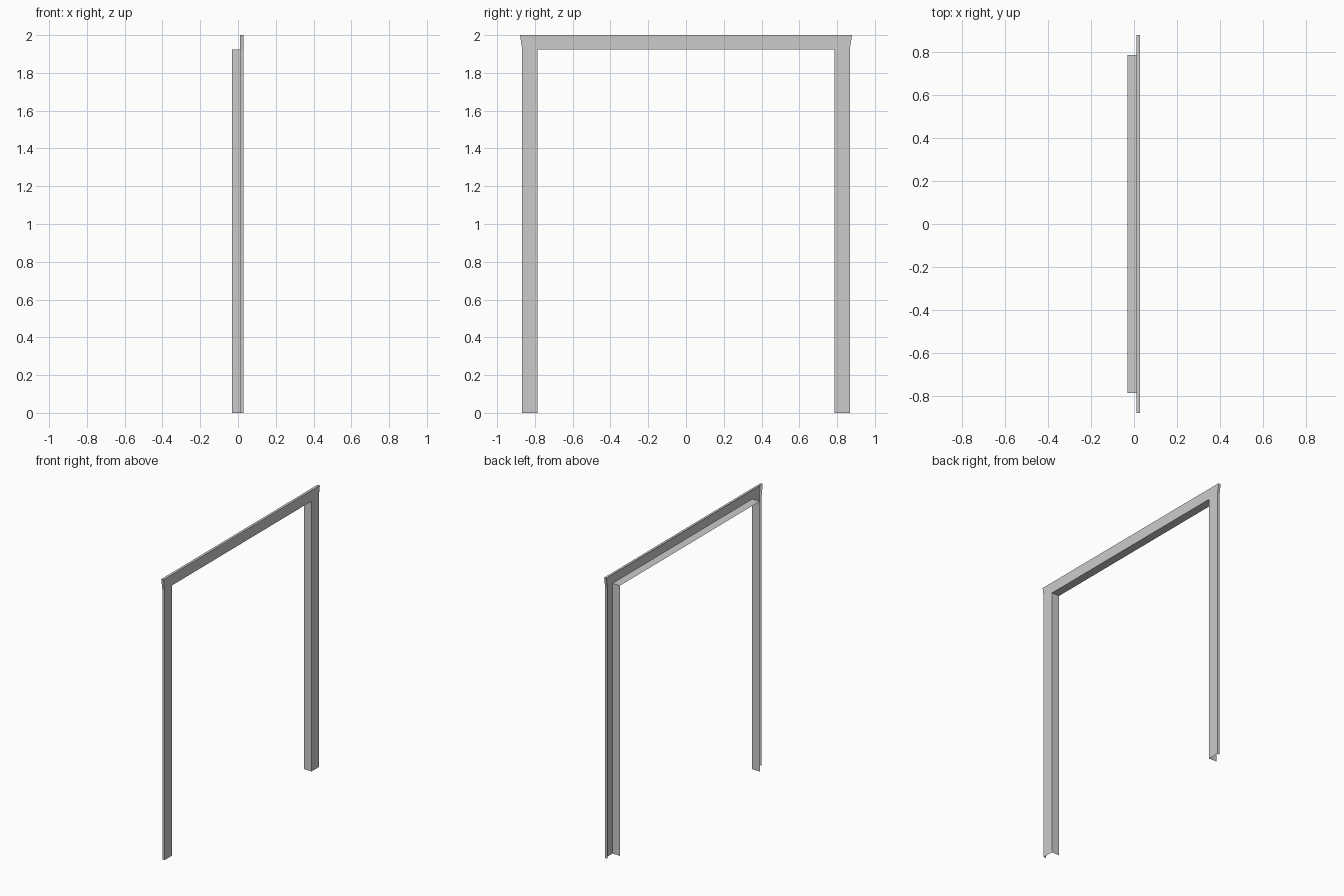
import bpy, bmesh

if "Cube" in bpy.data.objects:
    bpy.data.objects.remove(bpy.data.objects["Cube"])

BACK, LIP, FRONT = -0.031, 0.011, 0.029   # depth levels along x

# Outlines in (y, z): left half, then mirrored to the right
half_inner = [(-0.786, 0), (-0.786, 1.923), (-0.786, 1.923)]
half_outer = [(-0.867, 0), (-0.867, 1.923), (-0.879, 2.0)]


def full(half):
    return half + [(-y, z) for y, z in reversed(half)]


def sheet(name, rails):
    """Thin sheet stretched between successive rails of 3D points."""
    bm = bmesh.new()
    rows = [[bm.verts.new((x, y, z)) for y, z in line] for x, line in rails]
    for a, b in zip(rows, rows[1:]):
        for i in range(len(a) - 1):
            bm.faces.new((a[i], a[i + 1], b[i + 1], b[i]))
    bmesh.ops.remove_doubles(bm, verts=bm.verts, dist=1e-5)
    bmesh.ops.recalc_face_normals(bm, faces=bm.faces)
    # make the broad faces look outward
    f = max(bm.faces, key=lambda f: f.calc_area())
    c, n = f.calc_center_median(), f.normal
    if (abs(n.x) > 0.5 and n.x < 0) or (abs(n.y) > 0.5 and n.y * c.y > 0):
        bmesh.ops.reverse_faces(bm, faces=bm.faces)
    me = bpy.data.meshes.new(name)
    bm.to_mesh(me)
    bm.free()
    ob = bpy.data.objects.new(name, me)
    bpy.context.collection.objects.link(ob)


inner, outer = full(half_inner), full(half_outer)

# Lining of the opening
sheet("jamb_lining", [(BACK, inner), (FRONT, inner)])
# Face trim with flared top corners and a folded outer lip
sheet("casing_trim", [(FRONT, inner), (FRONT, outer), (LIP, outer)])
